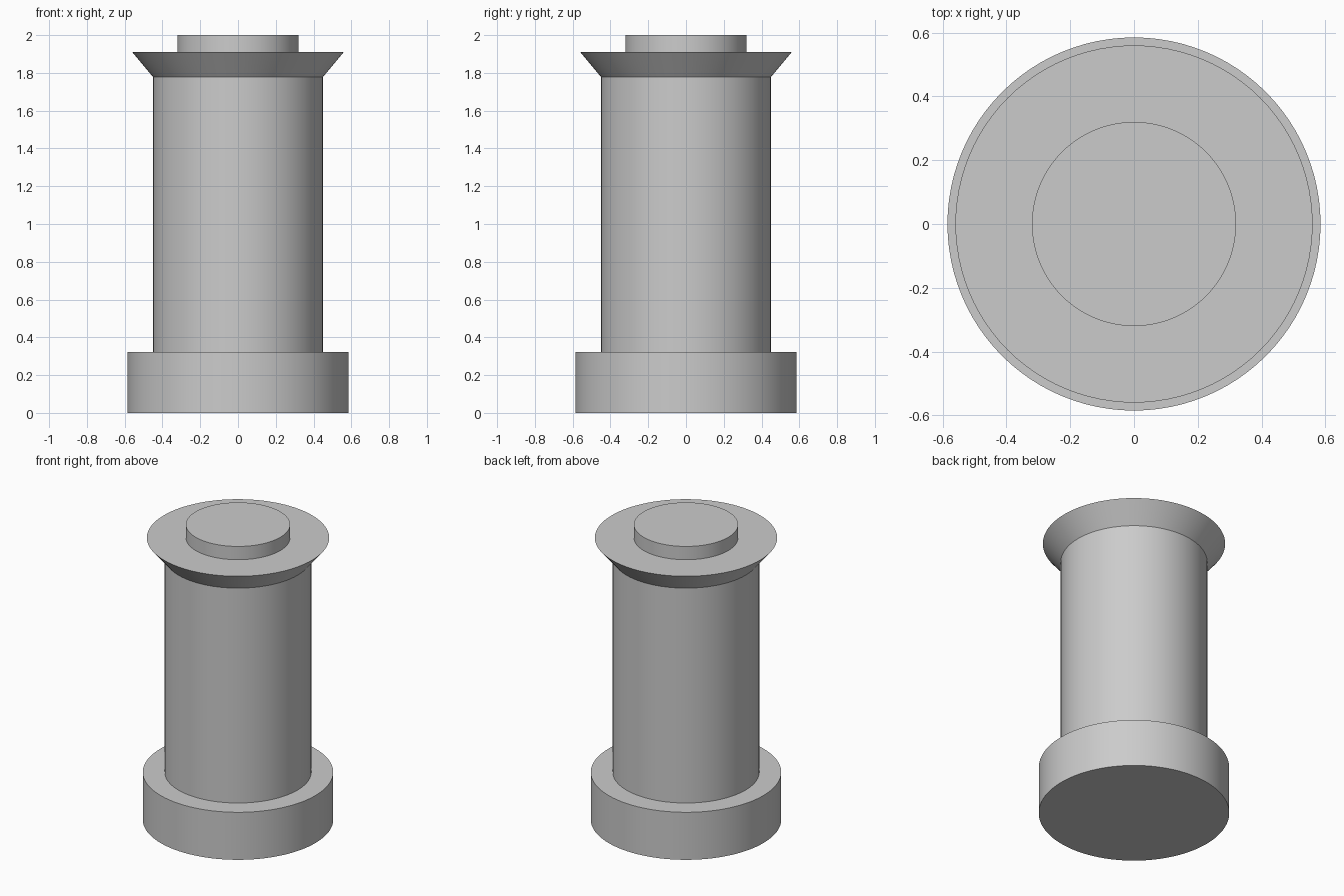
import bpy
import bmesh
import math

SIDES = 96

# Remove the default object
cube = bpy.data.objects.get("Cube")
if cube:
    bpy.data.objects.remove(cube, do_unlink=True)

# Single plain grey
GREY = (0.6, 0.6, 0.6, 1.0)
grey = bpy.data.materials.new("plain_grey")
grey.use_nodes = True
grey.diffuse_color = GREY
for node in grey.node_tree.nodes:
    if node.type == "BSDF_PRINCIPLED":
        node.inputs["Base Color"].default_value = GREY


def round_part(name, bottom_radius, top_radius, bottom, top):
    """Upright capped cylinder or cone section between two heights."""
    bpy.ops.mesh.primitive_cone_add(
        vertices=SIDES, radius1=bottom_radius, radius2=top_radius,
        depth=top - bottom, location=(0, 0, (bottom + top) / 2))
    part = bpy.context.object
    part.name = name
    part.data.name = name
    part.data.materials.append(grey)
    bpy.ops.object.shade_smooth_by_angle(angle=math.radians(30))
    return part


# Stacked parts from the ground up
round_part("base", 0.585, 0.585, 0.0, 0.322)
round_part("column", 0.45, 0.45, 0.322, 1.778)
round_part("flared_rim", 0.45, 0.56, 1.778, 1.91)
round_part("top_disc", 0.32, 0.32, 1.91, 2.0)
